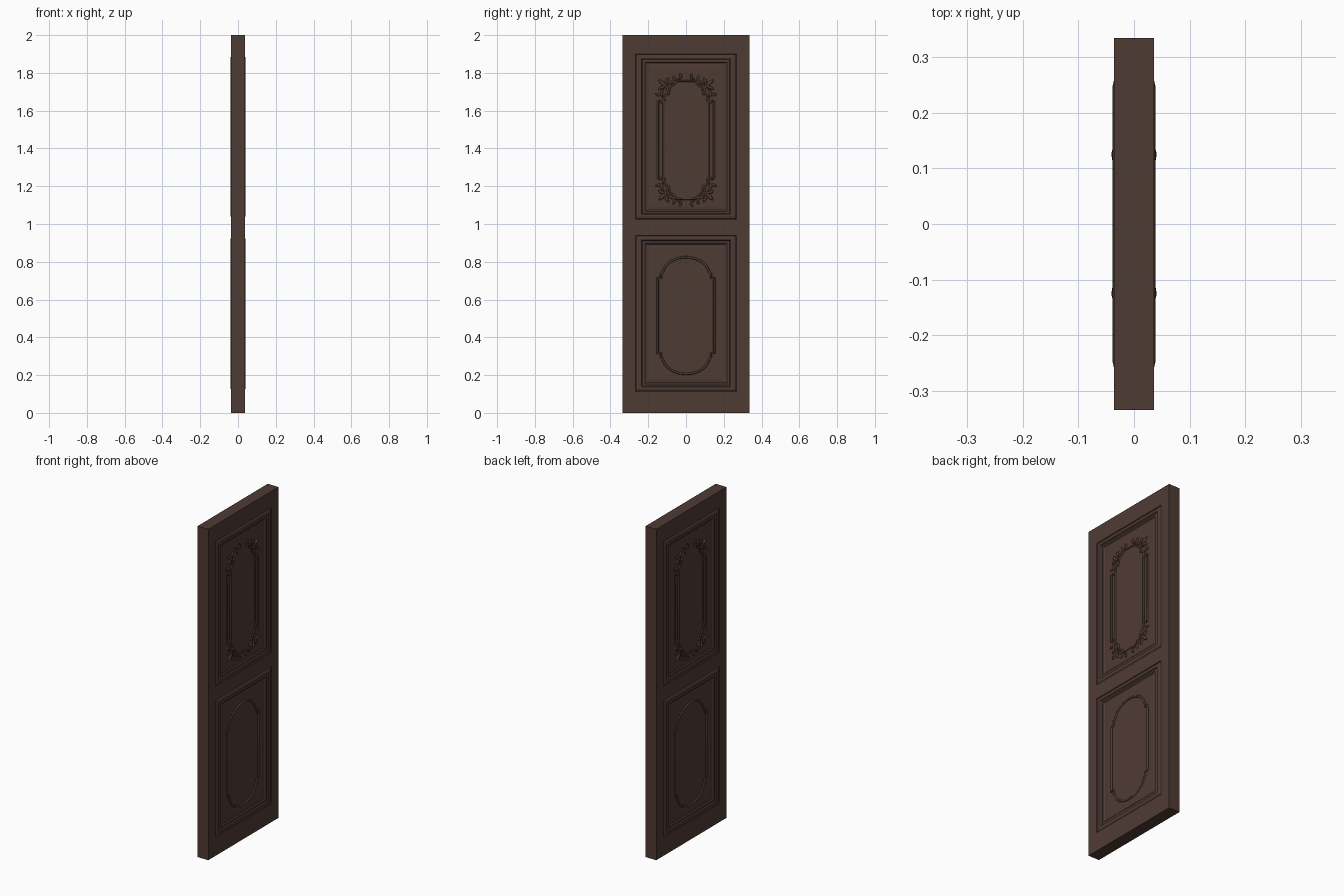
import bpy, bmesh, math

if "Cube" in bpy.data.objects:
    bpy.data.objects.remove(bpy.data.objects["Cube"])

wood = bpy.data.materials.new("dark brown wood")
wood.diffuse_color = (0.078, 0.043, 0.034, 1)
wood.use_nodes = True
wood.node_tree.nodes["Principled BSDF"].inputs["Base Color"].default_value = wood.diffuse_color

T = 0.036                       # half thickness of the slab
FIELD = 0.031                   # height of the panel fields
ys = [-0.335, -0.268, 0.268, 0.335]
zs = [0, 0.112, 0.94, 1.025, 1.9, 2]
panels = [(1, 1), (1, 3)]       # grid cells that hold a moulded panel
# moulding cross-section: inset from panel edge, height
profile = [(0, T), (0.004, 0.032), (0.009, 0.036), (0.022, 0.039), (0.032, 0.038),
           (0.038, 0.032), (0.045, 0.0335), (0.052, 0.0345), (0.060, 0.029),
           (0.066, 0.029), (0.085, FIELD)]


def finish(bm, name, smooth=True):
    bmesh.ops.remove_doubles(bm, verts=bm.verts, dist=1e-5)
    bmesh.ops.recalc_face_normals(bm, faces=bm.faces)
    me = bpy.data.meshes.new(name)
    bm.to_mesh(me)
    bm.free()
    ob = bpy.data.objects.new(name, me)
    bpy.context.collection.objects.link(ob)
    me.materials.append(wood)
    return ob


# door slab: stiles and rails, with moulded panels let into both faces
bm = bmesh.new()


def face(*pts):
    bm.faces.new([bm.verts.new(p) for p in pts])


for s in (-1, 1):
    for i in range(3):
        for j in range(5):
            y0, y1, z0, z1 = ys[i], ys[i + 1], zs[j], zs[j + 1]

            def ring(d, x):
                e = d * 0.8
                return [(s * x, y0 + d, z0 + e), (s * x, y1 - d, z0 + e),
                        (s * x, y1 - d, z1 - e), (s * x, y0 + d, z1 - e)]
            if (i, j) not in panels:
                face(*ring(0, T))
                continue
            rings = [ring(*p) for p in profile]
            for a, b in zip(rings, rings[1:]):
                for k in range(4):
                    m = (k + 1) % 4
                    face(a[k], a[m], b[m], b[k])
            face(*rings[-1])
# edges of the slab
for y in (ys[0], ys[-1]):
    for a, b in zip(zs, zs[1:]):
        face((-T, y, a), (T, y, a), (T, y, b), (-T, y, b))
for z in (0, 2):
    for a, b in zip(ys, ys[1:]):
        face((-T, a, z), (T, a, z), (T, b, z), (-T, b, z))
finish(bm, "door_slab")


def carve(name, paths, closed, res=2):
    """Round carved strokes on both faces; each path is a list of (y, z, radius)."""
    cu = bpy.data.curves.new(name, 'CURVE')
    cu.dimensions = '3D'
    cu.bevel_depth = 1
    cu.bevel_resolution = res
    cu.use_fill_caps = True
    for s in (-1, 1):
        for path in paths:
            sp = cu.splines.new('POLY')
            sp.points.add(len(path) - 1)
            sp.use_cyclic_u = closed
            for p, (y, z, r) in zip(sp.points, path):
                p.co = (s * FIELD, y, z, 1)
                p.radius = r
    tmp = bpy.data.objects.new(name + "_curve", cu)
    bpy.context.collection.objects.link(tmp)
    me = bpy.data.meshes.new_from_object(tmp.evaluated_get(bpy.context.evaluated_depsgraph_get()))
    bpy.data.objects.remove(tmp)
    me.name = name
    me.materials.clear()
    me.materials.append(wood)
    ob = bpy.data.objects.new(name, me)
    bpy.context.collection.objects.link(ob)
    bpy.context.view_layer.objects.active = ob
    ob.select_set(True)
    bpy.ops.object.shade_smooth_by_angle(angle=math.radians(50))
    ob.select_set(False)


# lower panel: rounded bead with stepped shoulders
R = 0.006
quarter = [(0.150, 0.19), (0.150, 0.20), (0.132, 0.20), (0.132, 0.222)]
quarter += [(0.124 * math.cos(a), 0.215 + 0.094 * math.sin(a))
            for a in [math.radians(10 + 8 * k) for k in range(11)]]
half = quarter + [(-y, z) for y, z in reversed(quarter)]
loop = half + [(-y, -z) for y, z in half]
carve("lower_oval_bead", [[(y, 0.515 + z, R) for y, z in loop]], True)

# upper panel: clipped frame bead
CZ = 1.445
q = [(0.118, 0.21), (0.113, 0.235), (0.092, 0.25), (0.085, 0.28), (0.062, 0.295), (0.052, 0.312)]
half = q + [(-y, z) for y, z in reversed(q)]
loop = half + [(-y, -z) for y, z in half]
carve("upper_frame_bead", [[(y, CZ + z, 0.0055) for y, z in loop]], True)
carve("upper_side_beads", [[(sy * 0.149, CZ - 0.21, 0.005), (sy * 0.149, CZ + 0.21, 0.005)]
                           for sy in (-1, 1)], False)


# corner foliage: curling leaves, mirrored into four corners
def leaf(y, z, ang, length, curl, r):
    pts, n = [], 9
    a = math.radians(ang)
    for k in range(n):
        t = k / (n - 1)
        pts.append((y, z, max(0.0015, r * (0.45 + 0.9 * t) * (1 - t ** 4))))
        y += length / n * math.cos(a)
        z += length / n * math.sin(a)
        a += math.radians(curl) / n
    return pts


leaves = [leaf(0.100, 0.275, 45, 0.070, 0, 0.011),      # centre leaf to the corner
          leaf(0.105, 0.285, 85, 0.055, 60, 0.009),
          leaf(0.105, 0.280, 5, 0.050, -60, 0.009),
          leaf(0.095, 0.290, 120, 0.060, 130, 0.008),
          leaf(0.115, 0.270, -30, 0.060, -130, 0.008),
          leaf(0.080, 0.300, 160, 0.060, -150, 0.008),  # scroll along the top
          leaf(0.045, 0.325, 190, 0.050, -220, 0.007),
          leaf(0.125, 0.255, -70, 0.055, 150, 0.008),   # scroll down the side
          leaf(0.140, 0.215, -100, 0.050, -200, 0.007),
          leaf(0.105, 0.270, 225, 0.040, 60, 0.008)]
carve("corner_leaves", [[(sy * y, CZ + sz * z, r) for y, z, r in p]
                        for sy in (-1, 1) for sz in (-1, 1) for p in leaves], False)
